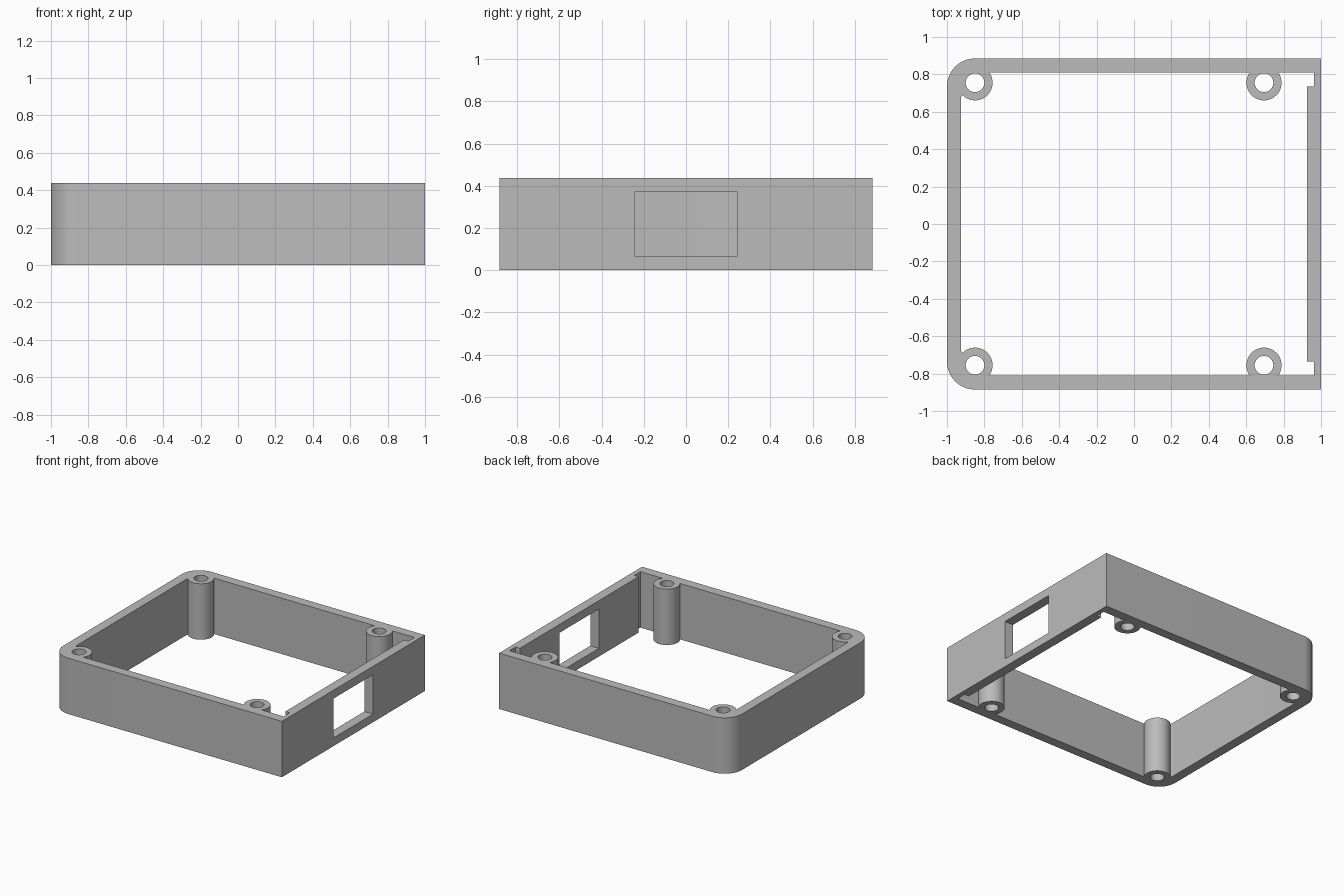
import bpy
import bmesh
from math import cos, sin, pi, radians

if "Cube" in bpy.data.objects:
    bpy.data.objects.remove(bpy.data.objects["Cube"], do_unlink=True)

HEIGHT = 0.438
HALF_Y = 0.885
WALL = 0.075
CORNER = 0.15
INNER_Y = HALF_Y - WALL

grey = bpy.data.materials.new("Plastic grey")
grey.use_nodes = True
colour = (0.5, 0.5, 0.5, 1)
grey.diffuse_color = colour
grey.node_tree.nodes["Principled BSDF"].inputs["Base Color"].default_value = colour


def arc(cx, cy, r, start, end, steps):
    angles = [radians(start + (end - start) * i / steps) for i in range(steps + 1)]
    return [(cx + r * cos(a), cy + r * sin(a)) for a in angles]


def prism(name, outline, z0, z1):
    """Extrude a counter-clockwise outline upwards."""
    bm = bmesh.new()
    base = bm.faces.new([bm.verts.new((x, y, z0)) for x, y in outline])
    top = bmesh.ops.extrude_face_region(bm, geom=[base])["geom"]
    verts = [g for g in top if isinstance(g, bmesh.types.BMVert)]
    bmesh.ops.translate(bm, verts=verts, vec=(0, 0, z1 - z0))
    bmesh.ops.recalc_face_normals(bm, faces=bm.faces)
    mesh = bpy.data.meshes.new(name)
    bm.to_mesh(mesh)
    bm.free()
    mesh.materials.append(grey)
    obj = bpy.data.objects.new(name, mesh)
    bpy.context.collection.objects.link(obj)
    return obj


def combine(target, tool, operation):
    """Apply a boolean and remove the tool object."""
    bpy.context.view_layer.objects.active = target
    mod = target.modifiers.new("Boolean", 'BOOLEAN')
    mod.operation = operation
    mod.solver = 'EXACT'
    mod.object = tool
    bpy.ops.object.modifier_apply(modifier=mod.name)
    bpy.data.objects.remove(tool, do_unlink=True)


def rounded_left(x, y):
    """Two rounded corners on the -x side."""
    return (arc(x + CORNER, y - CORNER, CORNER, 90, 180, 16)
            + arc(x + CORNER, CORNER - y, CORNER, 180, 270, 16))


# Outer frame block with square corners on one side
frame = prism("enclosure_frame",
              rounded_left(-1, HALF_Y) + [(1, -HALF_Y), (1, HALF_Y)], 0, HEIGHT)

# Open cavity, with thin corner recesses beside the window wall
recess_x, wall_x, recess_y = 0.963, 1 - WALL, 0.735
lower = [(recess_x, -INNER_Y), (recess_x, -recess_y), (wall_x, -recess_y)]
upper = [(x, -y) for x, y in reversed(lower)]
cavity = prism("cavity_cutter", rounded_left(-1 + WALL, INNER_Y) + lower + upper,
               -0.1, HEIGHT + 0.1)
combine(frame, cavity, 'DIFFERENCE')

# Screw posts joined to the walls, then bored through
posts = [(x, y) for x in (-0.85, 0.695) for y in (-0.755, 0.755)]
for x, y in posts:
    combine(frame, prism("screw_post", arc(x, y, 0.094, 0, 352.5, 47), 0, HEIGHT), 'UNION')
for x, y in posts:
    combine(frame, prism("bore_cutter", arc(x, y, 0.05, 0, 348.75, 31),
                         -0.1, HEIGHT + 0.1), 'DIFFERENCE')

# Rectangular port window
window = [(0.85, -0.243), (1.1, -0.243), (1.1, 0.243), (0.85, 0.243)]
combine(frame, prism("window_cutter", window, 0.064, 0.372), 'DIFFERENCE')

# Smooth the round surfaces, keep the flat edges crisp
bpy.ops.object.select_all(action='DESELECT')
frame.select_set(True)
bpy.context.view_layer.objects.active = frame
bpy.ops.object.shade_smooth_by_angle(angle=radians(30))
